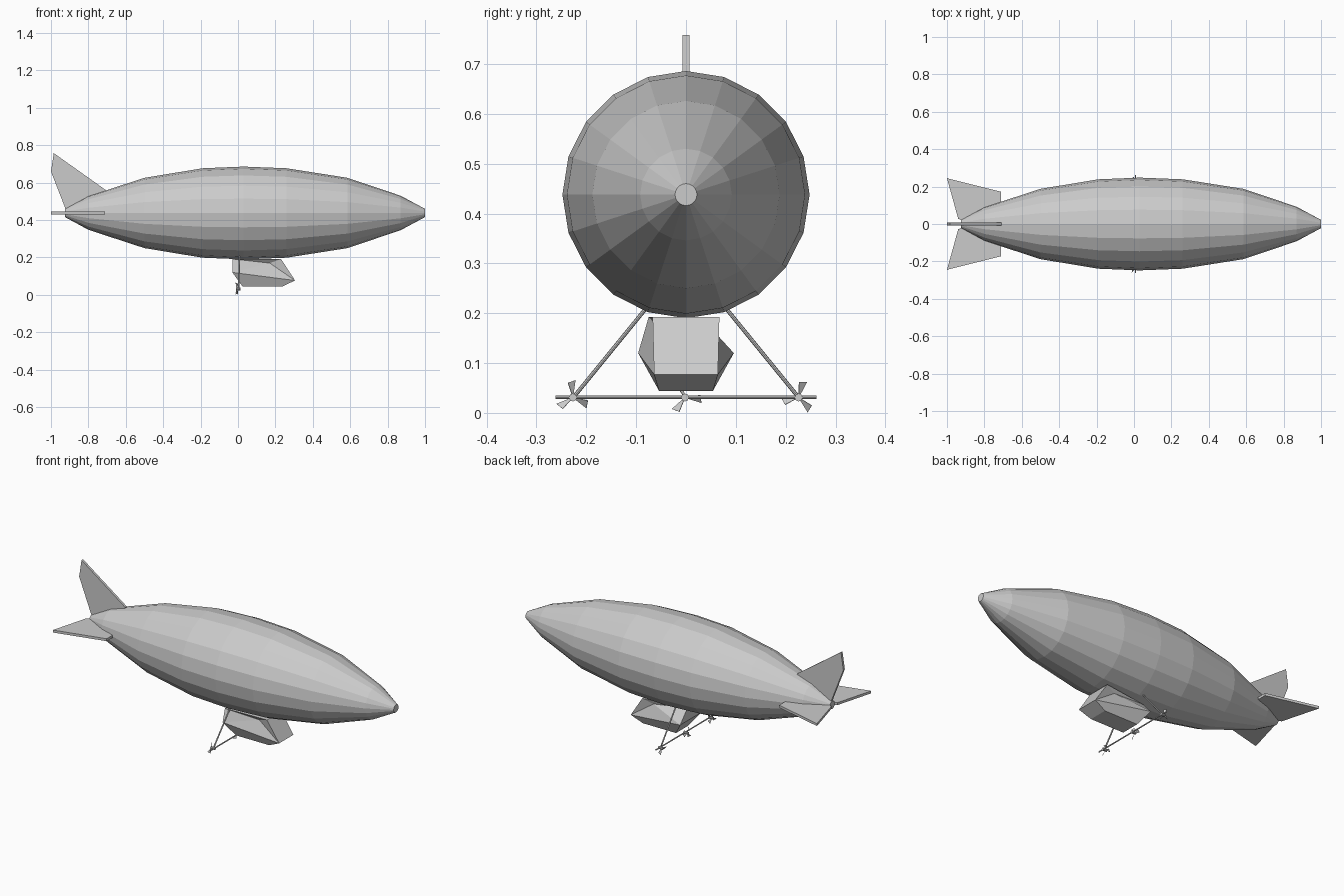
import bpy, bmesh
from math import sin, cos, pi, radians
from mathutils import Vector, Matrix

old = bpy.data.objects.get("Cube")
if old:
    bpy.data.objects.remove(old, do_unlink=True)

grey = bpy.data.materials.new("plain_grey")
grey.use_nodes = True
color = (0.6, 0.6, 0.6, 1)
grey.diffuse_color = color
grey.node_tree.nodes["Principled BSDF"].inputs["Base Color"].default_value = color

AXIS_Z = 0.438
BAR_Z = 0.031
BAR_X = 0.008


def finish(name, bm):
    bmesh.ops.recalc_face_normals(bm, faces=bm.faces)
    mesh = bpy.data.meshes.new(name)
    bm.to_mesh(mesh)
    bm.free()
    mesh.materials.append(grey)
    obj = bpy.data.objects.new(name, mesh)
    bpy.context.collection.objects.link(obj)
    return obj


def plate(name, outline, offset):
    """Flat outline thickened symmetrically along the offset vector."""
    bm = bmesh.new()
    rings = [[bm.verts.new(Vector(p) + s * Vector(offset)) for p in outline] for s in (-1, 1)]
    bm.faces.new(rings[0])
    bm.faces.new(rings[1])
    n = len(outline)
    for i in range(n):
        j = (i + 1) % n
        bm.faces.new((rings[0][i], rings[0][j], rings[1][j], rings[1][i]))
    return finish(name, bm)


def rod(name, a, b, radius, sides=8):
    a, b = Vector(a), Vector(b)
    turn = (b - a).to_track_quat('Z', 'Y').to_matrix().to_4x4()
    bm = bmesh.new()
    bmesh.ops.create_cone(bm, cap_ends=True, segments=sides, radius1=radius, radius2=radius,
                          depth=(b - a).length, matrix=Matrix.Translation((a + b) / 2) @ turn)
    return finish(name, bm)


# Envelope: twenty-sided rings along x
profile = [(-0.925, 0.022), (-0.8, 0.09), (-0.5, 0.188), (-0.19, 0.239), (0.03, 0.248),
           (0.26, 0.239), (0.585, 0.188), (0.87, 0.092), (1.0, 0.022)]
SIDES = 20
bm = bmesh.new()
rings = [[bm.verts.new((x, r * sin(2 * pi * k / SIDES), AXIS_Z + r * cos(2 * pi * k / SIDES)))
          for k in range(SIDES)] for x, r in profile]
for a, b in zip(rings, rings[1:]):
    for k in range(SIDES):
        m = (k + 1) % SIDES
        bm.faces.new((a[k], a[m], b[m], b[k]))
bm.faces.new(rings[0])
bm.faces.new(rings[-1])
finish("envelope", bm)

# Tail fins: one upright, two level
plate("upright_fin", [(-0.709, 0, 0.562), (-0.985, 0, 0.758), (-1.0, 0, 0.66),
                      (-0.923, 0, 0.462), (-0.7, 0, 0.5)], (0, 0.007, 0))
for side, label in ((1, "left"), (-1, "right")):
    plate(label + "_fin", [(-0.71, side * 0.172, AXIS_Z), (-1.0, side * 0.245, AXIS_Z),
                           (-0.94, side * 0.028, AXIS_Z), (-0.9, side * 0.01, AXIS_Z),
                           (-0.71, side * 0.08, AXIS_Z)], (0, 0, 0.007))

# Gondola: boat-shaped cabin with dented side panels
bm = bmesh.new()
columns = []
for side, top_y in ((-1, 0.075), (1, 0.03)):
    points = dict(rear_top=(-0.03, side * top_y, 0.192), rear_mid=(-0.03, side * 0.096, 0.12),
                  nose=(0.305, side * 0.064, 0.077), front_top=(0.23, side * 0.067, 0.192),
                  rear_low=(0.025, side * 0.054, 0.044), front_low=(0.235, side * 0.054, 0.044),
                  dent=(0.17, side * 0.05, 0.17))
    v = {key: bm.verts.new(p) for key, p in points.items()}
    panel = ("rear_top", "rear_mid", "nose", "front_top")
    for i in range(4):
        bm.faces.new((v[panel[i]], v[panel[(i + 1) % 4]], v["dent"]))
    bm.faces.new((v["rear_mid"], v["rear_low"], v["front_low"], v["nose"]))
    columns.append(v)
loop = ("rear_top", "rear_mid", "rear_low", "front_low", "nose", "front_top")
for i, key in enumerate(loop):
    nxt = loop[(i + 1) % len(loop)]
    bm.faces.new([columns[0][key], columns[0][nxt], columns[1][nxt], columns[1][key]])
finish("gondola", bm)

# Propeller frame: two struts and a cross bar
for side, label in ((1, "left"), (-1, "right")):
    rod(label + "_strut", (BAR_X, side * 0.08, 0.21), (BAR_X - 0.005, side * 0.226, BAR_Z), 0.004)
rod("cross_bar", (BAR_X, -0.262, BAR_Z), (BAR_X, 0.262, BAR_Z), 0.0035)

# Propellers: hub and three pitched blades each
for label, y, start in (("right", -0.227, 95), ("middle", -0.002, 115), ("left", 0.226, 75)):
    rod(label + "_hub", (-0.012, y, BAR_Z), (0.014, y, BAR_Z), 0.008)
    for k in range(3):
        angle = radians(start + 120 * k)
        out = Vector((0, cos(angle), sin(angle)))
        across = Vector((0.6, -0.8 * sin(angle), 0.8 * cos(angle)))
        hub = Vector((-0.006, y, BAR_Z))
        outline = [hub + out * d + across * w for d, w in
                   ((0.006, -0.002), (0.034, -0.01), (0.03, 0.009), (0.006, 0.002))]
        plate(f"{label}_blade_{k + 1}", outline, out.cross(across) * 0.0007)
